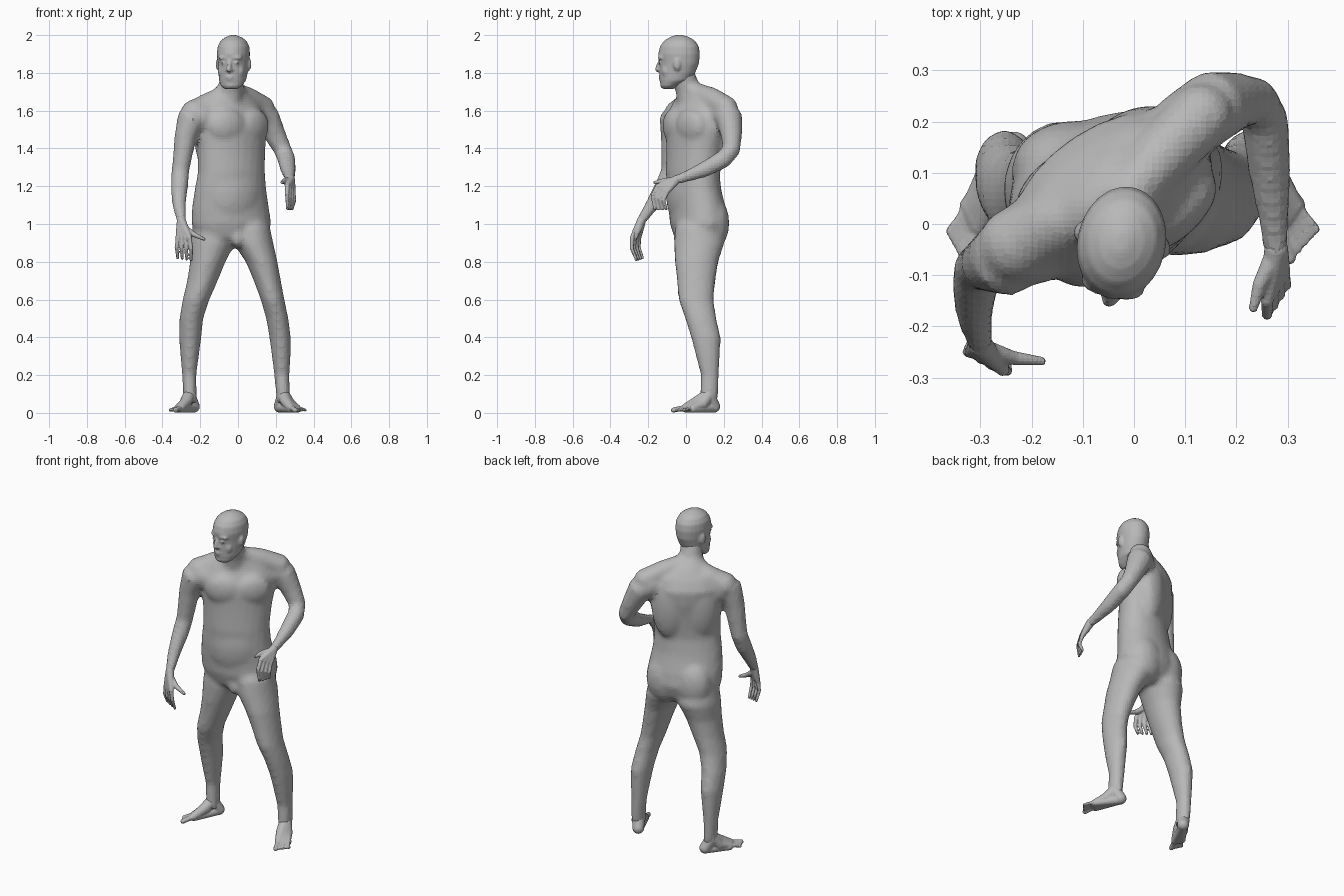
import bpy
import bmesh
from math import cos, sin, pi, radians
from mathutils import Matrix, Vector

cube = bpy.data.objects.get("Cube")
if cube:
    bpy.data.objects.remove(cube, do_unlink=True)

# One plain grey for the whole figure
GREY = (0.48, 0.48, 0.48, 1.0)
skin = bpy.data.materials.new("plain grey")
skin.use_nodes = True
skin.diffuse_color = GREY
skin.node_tree.nodes["Principled BSDF"].inputs["Base Color"].default_value = GREY


def bridge(bm, loops):
    """Skin a row of equal vertex loops and cap both ends."""
    count = len(loops[0])
    faces = [bm.faces.new(loops[0]), bm.faces.new(loops[-1])]
    for low, high in zip(loops, loops[1:]):
        for i in range(count):
            j = (i + 1) % count
            faces.append(bm.faces.new((low[i], low[j], high[j], high[i])))
    bmesh.ops.recalc_face_normals(bm, faces=faces)


def loft(bm, rings, count=24):
    """Stack of level ellipses: x, y, z, half width, half depth, yaw."""
    loops = []
    for x, y, z, a, b, yaw in rings:
        turn = Matrix.Rotation(radians(yaw), 3, "Z")
        loop = []
        for i in range(count):
            t = 2 * pi * i / count
            loop.append(bm.verts.new(Vector((x, y, z)) + turn @ Vector((a * cos(t), b * sin(t), 0))))
        loops.append(loop)
    bridge(bm, loops)


def blob(bm, centre, size, yaw=0):
    """Stretched ball."""
    matrix = Matrix.Translation(centre) @ Matrix.Rotation(radians(yaw), 4, "Z") @ Matrix.Diagonal((*size, 1))
    bmesh.ops.create_icosphere(bm, subdivisions=3, radius=1, matrix=matrix)


def tube(bm, path, count=14):
    """Round limb through points x, y, z, radius, with ball ends."""
    points = [Vector(p[:3]) for p in path]
    loops = []
    for k, p in enumerate(points):
        along = (points[min(k + 1, len(points) - 1)] - points[max(k - 1, 0)]).normalized()
        u = along.cross(Vector((1, 0.3, 0.1))).normalized()
        v = along.cross(u)
        r = path[k][3]
        loops.append([bm.verts.new(p + r * (u * cos(2 * pi * i / count) + v * sin(2 * pi * i / count)))
                      for i in range(count)])
    bridge(bm, loops)
    for end in (path[0], path[-1]):
        blob(bm, end[:3], [end[3]] * 3)


def around(centre, yaw, side, front, z):
    """Point beside and in front of a turned centre."""
    p = Matrix.Rotation(radians(yaw), 3, "Z") @ Vector((side, -front, 0))
    return Vector((centre[0] + p.x, centre[1] + p.y, z))


def finish(bm, name, voxel, passes):
    """Fuse the pieces into one skin and bake it."""
    mesh = bpy.data.meshes.new(name)
    bm.to_mesh(mesh)
    bm.free()
    obj = bpy.data.objects.new(name, mesh)
    bpy.context.collection.objects.link(obj)
    remesh = obj.modifiers.new("fuse", "REMESH")
    remesh.mode = "VOXEL"
    remesh.voxel_size = voxel
    relax = obj.modifiers.new("relax", "SMOOTH")
    relax.factor = 0.5
    relax.iterations = passes
    graph = bpy.context.evaluated_depsgraph_get()
    baked = bpy.data.meshes.new_from_object(obj.evaluated_get(graph))
    obj.modifiers.clear()
    obj.data = baked
    baked.materials.clear()
    baked.materials.append(skin)


# Torso, twisting upward from the hips
body = bmesh.new()
loft(body, [
    (-.035, .075, .88, .10, .08, 18), (-.035, .07, .93, .19, .125, 18),
    (-.035, .07, 1.0, .218, .147, 18), (-.04, .06, 1.08, .212, .143, 20),
    (-.04, .042, 1.18, .198, .135, 22), (-.035, .035, 1.28, .187, .13, 26),
    (-.035, .045, 1.4, .194, .132, 30), (-.035, .055, 1.5, .208, .138, 33),
    (-.05, .06, 1.58, .215, .13, 34), (-.05, .06, 1.64, .18, .1, 34),
    (-.045, .05, 1.69, .12, .075, 34), (-.04, .02, 1.73, .072, .065, 20)])
CHEST, HIPS = (-.035, .055), (-.035, .07)
for s in (-1, 1):
    blob(body, around(CHEST, 33, s * .085, .093, 1.52), (.1, .046, .09), 33 + s * 12)
    blob(body, around(CHEST, 33, s * .09, -.07, 1.47), (.1, .062, .2), 33 - s * 10)
    blob(body, around(HIPS, 9, s * .085, -.06, 1.005), (.112, .086, .145), 9)
blob(body, around((-.04, .04), 22, 0, .033, 1.17), (.165, .108, .21), 22)
blob(body, around(HIPS, 18, 0, .105, .925), (.035, .04, .05), 18)

# Neck and sloping shoulder muscles
tube(body, [(-.045, .03, 1.62, .075), (-.04, .01, 1.71, .067), (-.03, -.015, 1.79, .064)])
tube(body, [(-.03, .035, 1.71, .045), (.05, .13, 1.667, .06), (.13, .21, 1.615, .065)])
tube(body, [(-.05, .03, 1.7, .045), (-.15, .005, 1.63, .07), (-.23, -.04, 1.585, .075)])

# Arms: the left is bent forward at the elbow, the right hangs forward
tube(body, [(.1, .19, 1.59, .07), (.155, .23, 1.56, .072), (.197, .24, 1.47, .058),
            (.238, .24, 1.39, .048), (.256, .2, 1.345, .049), (.266, .1, 1.29, .043),
            (.273, .01, 1.255, .032), (.278, -.05, 1.235, .026)])
tube(body, [(-.2, -.035, 1.56, .085), (-.256, -.07, 1.55, .075), (-.278, -.075, 1.46, .06),
            (-.293, -.08, 1.36, .052), (-.305, -.085, 1.28, .048), (-.31, -.12, 1.2, .047),
            (-.312, -.18, 1.1, .037), (-.3, -.235, 1.02, .027)])

# Legs: height, y, half depth, then x and half width of the right and left
LEGS = [
    (1.07, .065, .07, -.13, .06, .06, .06), (.98, .065, .122, -.135, .105, .065, .105),
    (.9, .07, .134, -.135, .12, .08, .107), (.8, .056, .115, -.16, .094, .125, .084),
    (.7, .054, .102, -.188, .081, .155, .072), (.6, .053, .093, -.222, .071, .183, .063),
    (.5, .078, .083, -.247, .063, .208, .059), (.4, .105, .079, -.253, .059, .223, .057),
    (.3, .116, .064, -.256, .049, .229, .05), (.2, .126, .048, -.258, .038, .232, .041),
    (.1, .122, .049, -.255, .036, .238, .037), (.05, .12, .045, -.25, .033, .237, .033)]
loft(body, [(xr, y, z, wr, d, 0) for z, y, d, xr, wr, xl, wl in LEGS])
loft(body, [(xl, y, z, wl, d, 0) for z, y, d, xr, wr, xl, wl in LEGS])
finish(body, "body", .014, 8)

# Head: height, y, half width, half depth, built facing front then turned
head = bmesh.new()
loft(head, [(0, y, z, a, b, 0) for z, y, a, b in [
    (1.715, -.055, .036, .03), (1.73, -.047, .056, .048), (1.76, -.018, .071, .082),
    (1.8, -.006, .077, .096), (1.85, .004, .082, .106), (1.9, .003, .087, .112),
    (1.94, .005, .083, .104), (1.97, .006, .068, .083), (1.988, .006, .044, .055),
    (2, .005, .015, .02)]])
tube(head, [(0, -.096, 1.87, .01), (0, -.108, 1.84, .012), (0, -.113, 1.818, .014)])
blob(head, (0, -.092, 1.779), (.026, .016, .007))
blob(head, (0, -.09, 1.766), (.023, .016, .007))
blob(head, (0, -.08, 1.735), (.03, .018, .018))
for s in (-1, 1):
    blob(head, (s * .032, -.087, 1.88), (.034, .018, .012), s * 15)
    blob(head, (s * .032, -.087, 1.853), (.017, .015, .009))
    blob(head, (s * .045, -.055, 1.81), (.026, .026, .035))
    blob(head, (s * .013, -.101, 1.814), (.009, .011, .008))
    blob(head, (s * .084, .012, 1.845), (.011, .021, .033), s * 20)
bmesh.ops.transform(head, verts=head.verts,
                    matrix=Matrix.Translation((-.025, -.04, 0)) @ Matrix.Rotation(radians(-12), 4, "Z"))
finish(head, "head", .0075, 3)


def hand(name, wrist, index, little, thumb):
    """Four fingers blended from index to little, plus a thumb."""
    bm = bmesh.new()
    for f in range(4):
        knuckle, middle, tip = (Vector(a).lerp(Vector(b), f / 3) for a, b in zip(index, little))
        tube(bm, [(*wrist, .024), (*Vector(wrist).lerp(knuckle, .6), .018), (*knuckle, .013)])
        tube(bm, [(*knuckle, .012), (*middle, .0105), (*tip, .008)])
    tube(bm, [(*p, r) for p, r in zip(thumb, (.019, .014, .009))])
    finish(bm, name, .005, 2)


hand("left_hand", (.278, -.05, 1.235),
     [(.26, -.15, 1.2), (.26, -.178, 1.15), (.262, -.165, 1.08)],
     [(.293, -.1, 1.17), (.298, -.12, 1.125), (.287, -.105, 1.08)],
     [(.27, -.07, 1.23), (.245, -.12, 1.228), (.233, -.165, 1.22)])
hand("right_hand", (-.3, -.235, 1.02),
     [(-.256, -.285, .925), (-.248, -.287, .87), (-.248, -.262, .81)],
     [(-.318, -.25, .925), (-.325, -.25, .875), (-.319, -.23, .82)],
     [(-.29, -.245, .985), (-.235, -.262, .945), (-.18, -.268, .92)])


def foot(name, ankle, heel, big, little):
    """Five rays fanning from the ankle to separate toes over a sole."""
    bm = bmesh.new()
    heel = Vector(heel)
    tube(bm, [(*ankle, .13, .036), (*ankle, .08, .036), (*heel, .034, .033)])
    for t, toe in enumerate((.014, .0095, .009, .0085, .0085)):
        tip = Vector(big).lerp(Vector(little), (0, .32, .56, .78, 1)[t])
        arch, ball, joint = heel.lerp(tip, .4), heel.lerp(tip, .7), heel.lerp(tip, .85)
        slim = 1 - t * .07
        tube(bm, [(*ankle, .1, .034), (*arch, .06 * slim, .031), (*ball, .028, .022 * slim)])
        tube(bm, [(*ball, .026, .017 * slim), (*joint, .022, toe), (*tip, .015, toe)])
        tube(bm, [(*heel, .028, .027), (*ball, .02, .019)])
    finish(bm, name, .005, 2)


foot("left_foot", (.238, .125), (.222, .148), (.303, -.066), (.356, -.01))
foot("right_foot", (-.255, .125), (-.235, .148), (-.33, -.066), (-.36, -.014))
